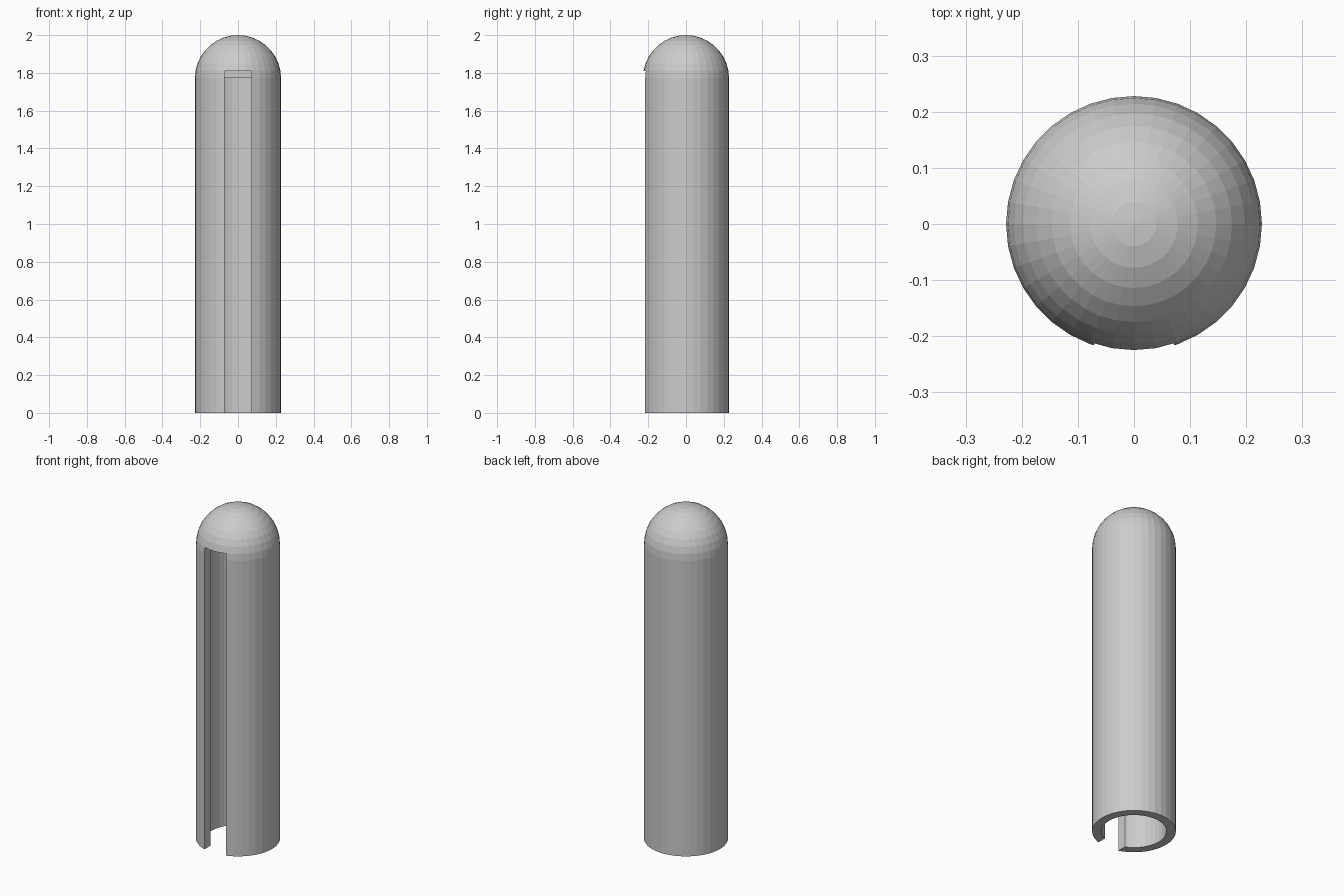
import bpy, bmesh, math

if "Cube" in bpy.data.objects:
    bpy.data.objects.remove(bpy.data.objects["Cube"])

OUTER, INNER, HEIGHT, SEGMENTS = 0.228, 0.177, 2.0, 36
SHOULDER = HEIGHT - OUTER
SLOT_HALF, SLOT_TOP, SLOT_BACK = 0.071, 1.81, -0.1

grey = bpy.data.materials.new("light grey")
grey.use_nodes = True
colour = (0.6, 0.6, 0.6, 1)
grey.diffuse_color = colour
grey.node_tree.nodes["Principled BSDF"].inputs["Base Color"].default_value = colour


def make_object(name, bm):
    mesh = bpy.data.meshes.new(name)
    bmesh.ops.recalc_face_normals(bm, faces=bm.faces)
    bm.to_mesh(mesh)
    bm.free()
    mesh.materials.append(grey)
    obj = bpy.data.objects.new(name, mesh)
    bpy.context.collection.objects.link(obj)
    return obj


# Hollow tube with a solid domed cap, revolved from one profile
dome = [(OUTER * math.cos(math.radians(a)), SHOULDER + OUTER * math.sin(math.radians(a)))
        for a in range(0, 90, 10)]
profile = [(0, SHOULDER), (INNER, SHOULDER), (INNER, 0), (OUTER, 0)] + dome + [(0, HEIGHT)]
bm = bmesh.new()
verts = [bm.verts.new((r, 0, z)) for r, z in profile]
edges = [bm.edges.new(pair) for pair in zip(verts, verts[1:])]
bmesh.ops.spin(bm, geom=verts + edges, cent=(0, 0, 0), axis=(0, 0, 1),
               angle=math.tau, steps=SEGMENTS)
bmesh.ops.remove_doubles(bm, verts=bm.verts, dist=0.0001)
tube = make_object("domed_tube", bm)

# Cutter for the slot running up the front wall
bm = bmesh.new()
bmesh.ops.create_cube(bm, size=1)
for v in bm.verts:
    v.co = (math.copysign(SLOT_HALF, v.co.x),
            SLOT_BACK if v.co.y > 0 else -0.4,
            SLOT_TOP if v.co.z > 0 else -0.1)
cutter = make_object("slot_cutter", bm)
cutter.hide_render = True
cutter.hide_viewport = True

slot = tube.modifiers.new("front slot", "BOOLEAN")
slot.operation = "DIFFERENCE"
slot.solver = "EXACT"
slot.object = cutter
